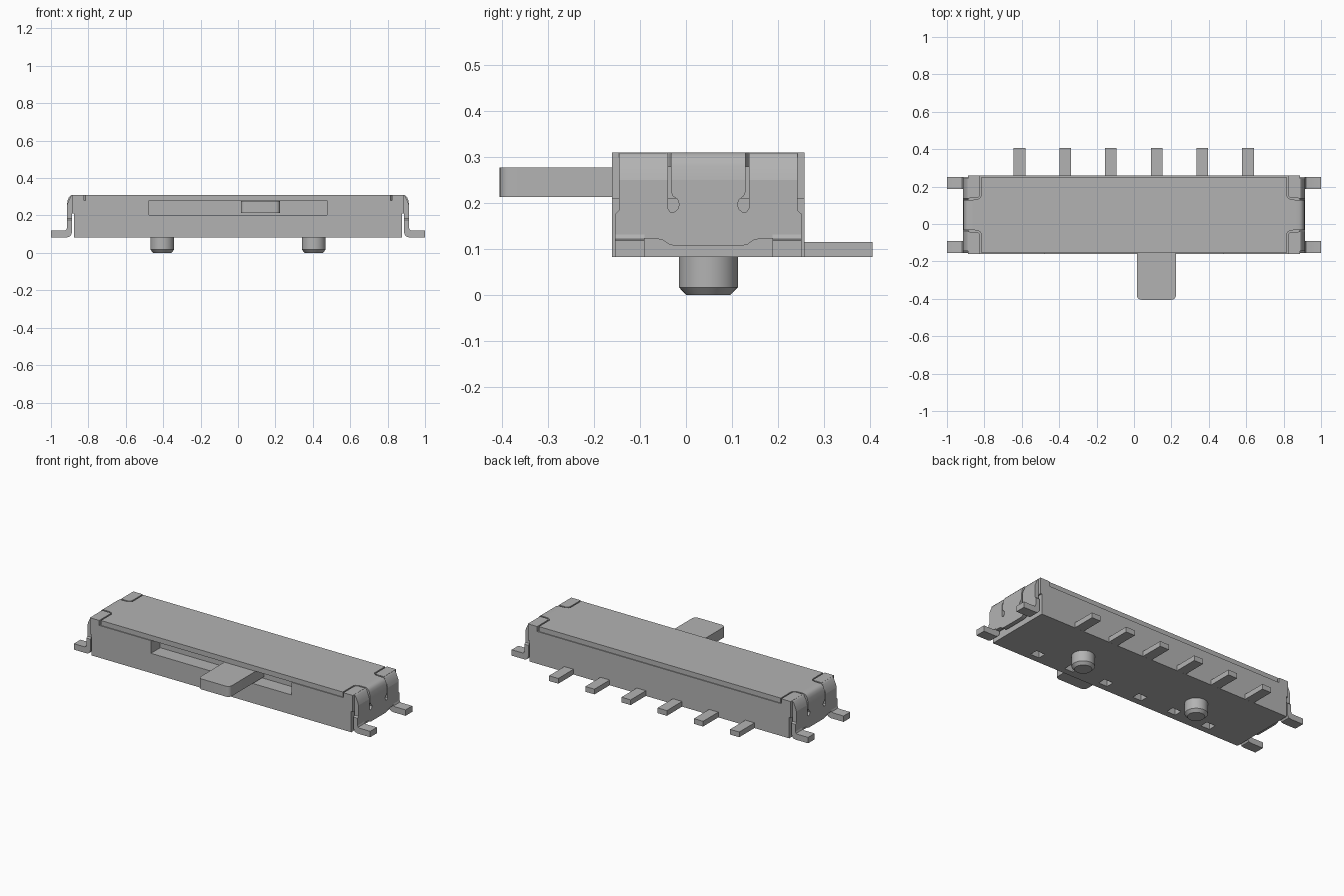
import bpy, bmesh, math

if "Cube" in bpy.data.objects:
    bpy.data.objects.remove(bpy.data.objects["Cube"])

C = 0.0485   # y of the housing centre line
grey = bpy.data.materials.new("light_grey")
grey.diffuse_color = (0.45, 0.45, 0.45, 1)
grey.use_nodes = True
grey.node_tree.nodes["Principled BSDF"].inputs["Base Color"].default_value = grey.diffuse_color


def add_prism(bm, pts, axis, lo, hi):
    """Extrude a 2D outline along an axis."""
    place = {"x": lambda p, t: (t, p[0], p[1]),
             "y": lambda p, t: (p[0], t, p[1]),
             "z": lambda p, t: (p[0], p[1], t)}[axis]
    a = [bm.verts.new(place(p, lo)) for p in pts]
    b = [bm.verts.new(place(p, hi)) for p in pts]
    n = len(pts)
    bm.faces.new(a)
    bm.faces.new(b[::-1])
    for i in range(n):
        bm.faces.new((a[i], b[i], b[(i + 1) % n], a[(i + 1) % n]))


def add_box(bm, x0, x1, y0, y1, z0, z1):
    add_prism(bm, [(x0, y0), (x1, y0), (x1, y1), (x0, y1)], "z", z0, z1)


def finish(name, bm, y=C, mirror=(False, False), smooth=True):
    bmesh.ops.recalc_face_normals(bm, faces=bm.faces)
    me = bpy.data.meshes.new(name)
    bm.to_mesh(me)
    bm.free()
    me.materials.append(grey)
    ob = bpy.data.objects.new(name, me)
    ob.location.y = y
    bpy.context.collection.objects.link(ob)
    bpy.ops.object.select_all(action="DESELECT")
    ob.select_set(True)
    bpy.context.view_layer.objects.active = ob
    if any(mirror):
        m = ob.modifiers.new("mirror", "MIRROR")
        m.use_axis = (mirror[0], mirror[1], False)
        m.use_mirror_merge = False
        bpy.ops.object.modifier_apply(modifier="mirror")
    if smooth:
        bpy.ops.object.shade_smooth_by_angle(angle=math.radians(35))
    return ob


def prism(name, pts, axis, lo, hi, **kw):
    bm = bmesh.new()
    add_prism(bm, pts, axis, lo, hi)
    return finish(name, bm, **kw)


pin_xs = [-0.612 + 0.2443 * i for i in range(6)]

# housing with lever slot in front and six pockets underneath
bm = bmesh.new()
add_box(bm, -0.877, 0.877, -0.2095, 0.2095, 0.083, 0.28)
body = finish("housing", bm, smooth=False)
bm = bmesh.new()
add_box(bm, -0.475, 0.475, -0.3, -0.12, 0.203, 0.32)
for x in pin_xs:
    add_box(bm, x - 0.03, x + 0.03, -0.17, -0.12, 0.05, 0.125)
cutter = finish("housing_cutter", bm, smooth=False)
cutter.hide_render = True
cut = body.modifiers.new("cut", "BOOLEAN")
cut.operation = "DIFFERENCE"
cut.solver = "EXACT"
cut.object = cutter
bpy.context.view_layer.objects.active = body
bpy.ops.object.modifier_apply(modifier="cut")
bpy.data.objects.remove(cutter)

# upper end ledges and raised corner blocks
bm = bmesh.new()
add_box(bm, 0.86, 0.887, -0.2095, 0.2095, 0.21, 0.28)
finish("end_ledge", bm, mirror=(True, False), smooth=False)
prism("corner_block",
      [(0.824, 0.2095), (0.824, 0.108), (0.828, 0.097), (0.838, 0.091),
       (0.887, 0.091), (0.887, 0.2095)], "z", 0.275, 0.31, mirror=(True, True))

# metal cover plate, notched round the corner blocks
q = [(0.86, 0.081), (0.838, 0.083), (0.824, 0.09), (0.816, 0.103), (0.816, 0.204)]
cover = (q + [(-x, y) for x, y in q[::-1]] + [(-x, -y) for x, y in q]
         + [(x, -y) for x, y in q[::-1]])
prism("cover_plate", cover, "z", 0.279, 0.31)

# rounded tongues bending over each end
prism("cover_tongue",
      [(0.858, 0.31), (0.884, 0.31), (0.896, 0.306), (0.905, 0.296), (0.911, 0.28),
       (0.915, 0.25), (0.888, 0.25), (0.884, 0.272), (0.875, 0.28), (0.858, 0.28)],
      "y", -0.081, 0.081, mirror=(True, False))

# sloped shoulders beside the tongue
prism("end_shoulder",
      [(0.88, 0.31), (0.887, 0.309), (0.895, 0.302), (0.91, 0.268), (0.915, 0.25),
       (0.888, 0.25), (0.88, 0.26)],
      "y", 0.088, 0.194, mirror=(True, True))

# end plates with keyhole slots and a bowed lower edge
half = [(0.072, 0.107), (0.085, 0.110), (0.098, 0.119), (0.11, 0.122), (0.203, 0.122),
        (0.203, 0.176), (0.194, 0.184), (0.194, 0.25), (0.088, 0.25), (0.088, 0.188),
        (0.083, 0.181), (0.075, 0.180), (0.067, 0.186), (0.063, 0.197), (0.067, 0.208),
        (0.077, 0.215), (0.081, 0.225), (0.081, 0.25)]
prism("end_plate", half + [(-y, z) for y, z in half[::-1]], "x", 0.888, 0.915,
      mirror=(True, False))

# bent mounting feet
prism("mounting_foot",
      [(0.888, 0.13), (0.888, 0.11), (0.891, 0.098), (0.9, 0.087), (0.915, 0.083),
       (1.0, 0.083), (1.0, 0.119), (0.928, 0.119), (0.919, 0.122), (0.915, 0.132)],
      "y", 0.139, 0.203, mirror=(True, True))

# slider lever with rounded front corners
r, x0, x1, yf = 0.025, 0.015, 0.225, -0.405
arc = [i * math.pi / 12 for i in range(7)]
lever = ([(x0 + r - r * math.cos(a), yf + r - r * math.sin(a)) for a in arc]
         + [(x1 - r + r * math.sin(a), yf + r - r * math.cos(a)) for a in arc]
         + [(x1, -0.06), (x0, -0.06)])
prism("slider_lever", lever, "z", 0.213, 0.277, y=0)

# terminal pins along the back
bm = bmesh.new()
for x in pin_xs:
    add_box(bm, x - 0.031, x + 0.031, 0.22, 0.405, 0.0832, 0.115)
finish("terminal_pins", bm, y=0, smooth=False)

# chamfered locating pegs
bm = bmesh.new()
for x in (-0.405, 0.405):
    rings = []
    for rad, z in ((0.048, 0), (0.064, 0.017), (0.064, 0.09)):
        rings.append([bm.verts.new((x + rad * math.cos(k * math.pi / 16),
                                    rad * math.sin(k * math.pi / 16), z)) for k in range(32)])
    bm.faces.new(rings[0])
    bm.faces.new(rings[-1])
    for a, b in zip(rings, rings[1:]):
        for k in range(32):
            j = (k + 1) % 32
            bm.faces.new((a[k], a[j], b[j], b[k]))
finish("locating_pegs", bm)
